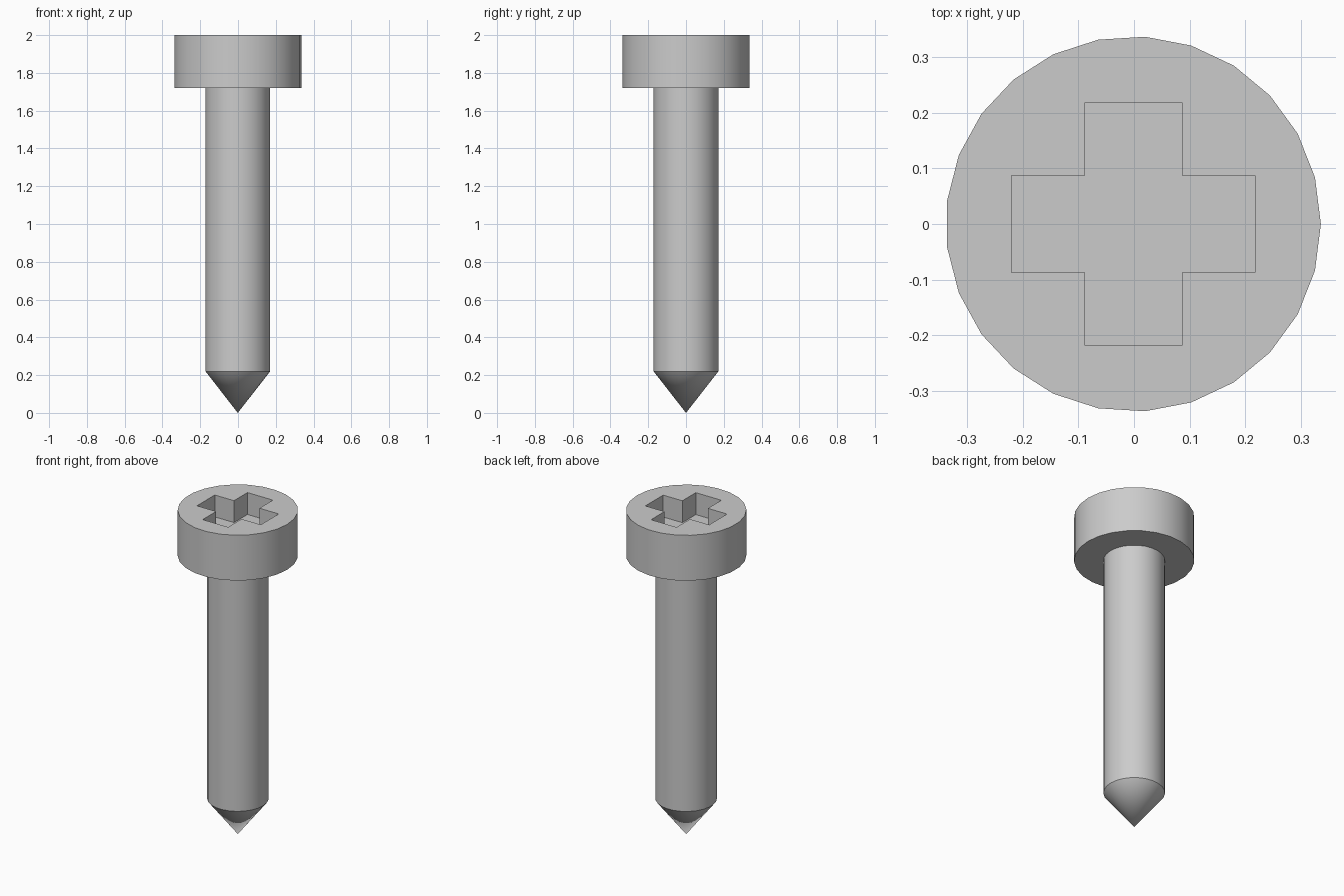
import bpy
import bmesh
import math

SIDES = 25
AXIS_X = -0.0013  # an odd-sided ring is slightly off its own bounds

cube = bpy.data.objects.get("Cube")
if cube:
    bpy.data.objects.remove(cube, do_unlink=True)

steel = bpy.data.materials.new("grey_steel")
steel.use_nodes = True
GREY = (0.6, 0.6, 0.6, 1)
steel.diffuse_color = GREY
steel.node_tree.nodes["Principled BSDF"].inputs["Base Color"].default_value = GREY


def make_object(name, bm):
    bmesh.ops.recalc_face_normals(bm, faces=bm.faces)
    mesh = bpy.data.meshes.new(name)
    bm.to_mesh(mesh)
    bm.free()
    mesh.materials.append(steel)
    obj = bpy.data.objects.new(name, mesh)
    obj.location.x = AXIS_X
    bpy.context.collection.objects.link(obj)
    return obj


def extrude_outline(name, points, z0, z1):
    bm = bmesh.new()
    face = bm.faces.new([bm.verts.new((x, y, z0)) for x, y in points])
    result = bmesh.ops.extrude_face_region(bm, geom=[face], use_keep_orig=True)
    for v in result["geom"]:
        if isinstance(v, bmesh.types.BMVert):
            v.co.z = z1
    return make_object(name, bm)


def ring(radius):
    angles = [i * math.tau / SIDES for i in range(SIDES)]
    return [(radius * math.cos(a), radius * math.sin(a)) for a in angles]


def smooth(obj):
    bpy.ops.object.select_all(action="DESELECT")
    obj.select_set(True)
    bpy.context.view_layer.objects.active = obj
    bpy.ops.object.shade_smooth_by_angle(angle=math.radians(30))


# Head with a cross-shaped driver recess
head = extrude_outline("head", ring(0.3365), 1.72, 2.0)
arm, half = 0.218, 0.087
quarter = [(arm, -half), (arm, half), (half, half)]
cross = []
for turn in range(4):
    for x, y in quarter:
        for _ in range(turn):
            x, y = -y, x
        cross.append((x, y))
cutter = extrude_outline("recess_cutter", cross, 1.865, 2.1)
cutter.hide_render = True
cut = head.modifiers.new("recess", "BOOLEAN")
cut.operation = "DIFFERENCE"
cut.solver = "EXACT"
cut.object = cutter
bpy.context.view_layer.objects.active = head
bpy.ops.object.modifier_apply(modifier=cut.name)
bpy.data.objects.remove(cutter, do_unlink=True)
smooth(head)

# Shaft and pointed tip in one turned piece
bm = bmesh.new()
top = [bm.verts.new((x, y, 1.72)) for x, y in ring(0.172)]
shoulder = [bm.verts.new((x, y, 0.22)) for x, y in ring(0.172)]
point = bm.verts.new((0, 0, 0))
for i in range(SIDES):
    j = (i + 1) % SIDES
    bm.faces.new((top[i], shoulder[i], shoulder[j], top[j]))
    bm.faces.new((shoulder[i], point, shoulder[j]))
shaft = make_object("shaft_and_tip", bm)
smooth(shaft)
